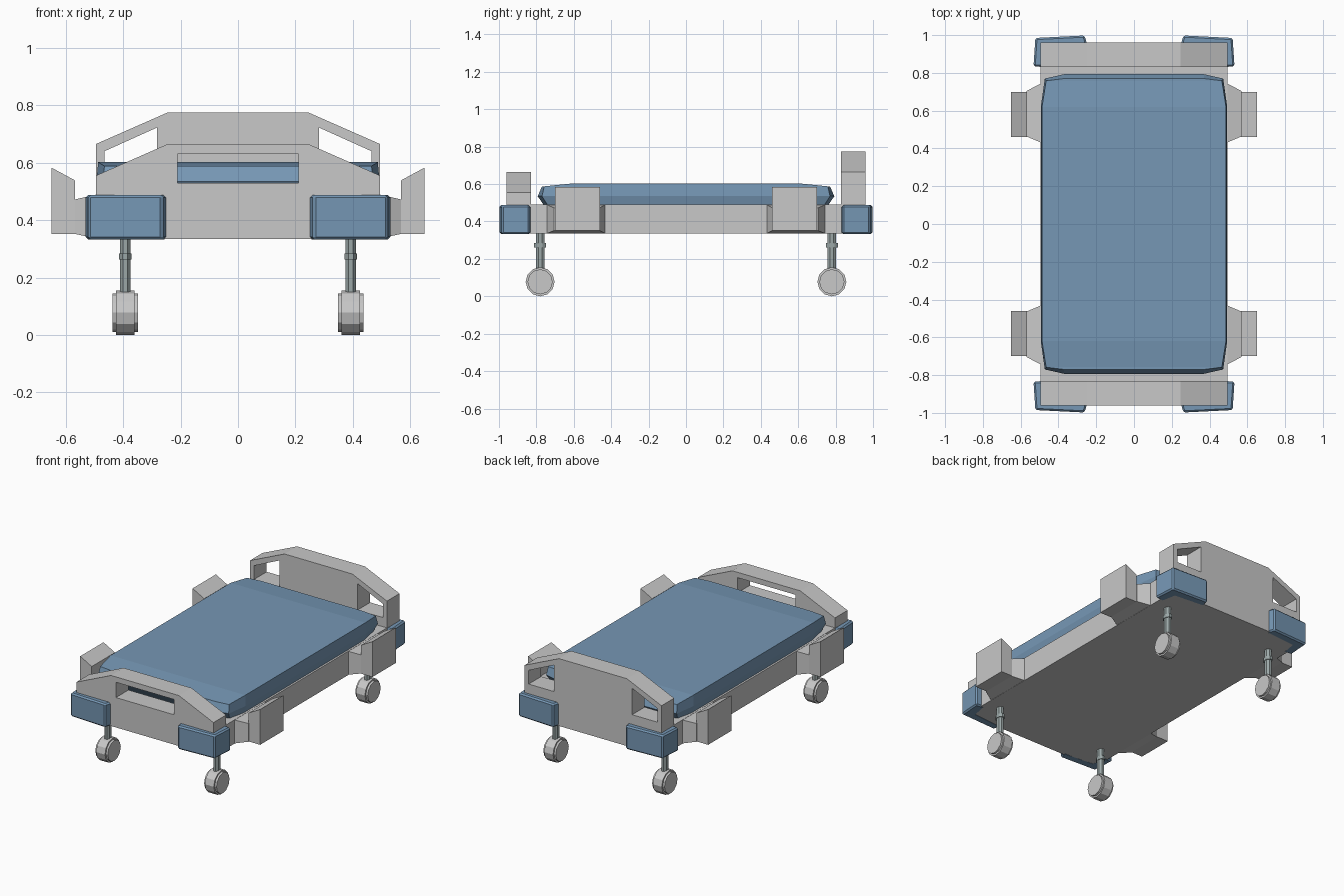
import bpy, bmesh, math
from mathutils import Matrix

if "Cube" in bpy.data.objects:
    bpy.data.objects.remove(bpy.data.objects["Cube"])


def material(name, rgb):
    m = bpy.data.materials.new(name)
    m.diffuse_color = (*rgb, 1)
    m.use_nodes = True
    m.node_tree.nodes["Principled BSDF"].inputs["Base Color"].default_value = m.diffuse_color
    return m


GREY = material("light grey plastic", (0.58, 0.58, 0.58))
BLUE = material("muted blue", (0.18, 0.31, 0.46))
STEEL = material("caster steel", (0.33, 0.39, 0.39))
SIDES = [(sx, sy) for sx in (-1, 1) for sy in (-1, 1)]


def finish(name, bm, mat):
    bmesh.ops.recalc_face_normals(bm, faces=bm.faces)
    me = bpy.data.meshes.new(name)
    bm.to_mesh(me)
    bm.free()
    me.materials.append(mat)
    ob = bpy.data.objects.new(name, me)
    bpy.context.collection.objects.link(ob)
    return ob


def loft(name, rings, mat, bevel=0, cap_top=True):
    """Join rings of equal length and cap the ends."""
    bm = bmesh.new()
    rows = [[bm.verts.new(p) for p in r] for r in rings]
    n = len(rows[0])
    for a, b in zip(rows, rows[1:]):
        for i in range(n):
            j = (i + 1) % n
            bm.faces.new((a[i], a[j], b[j], b[i]))
    bm.faces.new(rows[0])
    if cap_top:
        bm.faces.new(rows[-1])
    else:  # fill in strips across x, rows of points mirrored about x = 0
        t = rows[-1]
        for i in range(n // 2 - 1):
            bm.faces.new((t[i], t[i + 1], t[n - 2 - i], t[n - 1 - i]))
    if bevel:
        bmesh.ops.bevel(bm, geom=list(bm.edges), offset=bevel, segments=1, affect='EDGES')
    return finish(name, bm, mat)


def board(name, loops, y0, y1, mat):
    """Flat outline with holes in the xz plane, made thick along y."""
    bm = bmesh.new()
    for loop in loops:
        vs = [bm.verts.new((x, y0, z)) for x, z in loop]
        for i in range(len(vs)):
            bm.edges.new((vs[i - 1], vs[i]))
    bmesh.ops.triangle_fill(bm, edges=list(bm.edges), use_beauty=True)
    ext = bmesh.ops.extrude_face_region(bm, geom=list(bm.faces))
    moved = [v for v in ext["geom"] if isinstance(v, bmesh.types.BMVert)]
    bmesh.ops.translate(bm, verts=moved, vec=(0, y1 - y0, 0))
    return finish(name, bm, mat)


def cylinder(name, sides, r, depth, loc, mat, scale=(1, 1, 1), along_x=False, turn=0):
    bm = bmesh.new()
    m = Matrix.Translation(loc) @ Matrix.Diagonal((*scale, 1))
    if along_x:
        m = m @ Matrix.Rotation(math.pi / 2, 4, 'Y')
    m = m @ Matrix.Rotation(turn, 4, 'Z')
    bmesh.ops.create_cone(bm, cap_ends=True, segments=sides, radius1=r, radius2=r,
                          depth=depth, matrix=m)
    return finish(name, bm, mat)


# Bed frame
loft("bed_frame", [[(x, y, z) for x, y in ((-.495, -.84), (.495, -.84), (.495, .84), (-.495, .84))]
                   for z in (.335, .49)], GREY)


# End boards
def outline(side, top):
    return [(-.495, .335), (.495, .335), (.495, side), (.245, top), (-.245, top), (-.495, side)]


board("footboard", [outline(.555, .665),
                    [(-.21, .53), (.21, .53), (.21, .63), (-.21, .63)]], -.96, -.83, GREY)
window = [(.283, .55), (.465, .55), (.465, .64), (.283, .722)]
board("headboard", [outline(.665, .775), window, [(-x, z) for x, z in window]], .83, .96, GREY)


# Mattress: clipped corners, ends drooping slightly
def mattress_ring(pts):
    right = pts + [(x, -y, z) for x, y, z in reversed(pts)]
    return right + [(-x, y, z) for x, y, z in reversed(right)]


loft("mattress", [
    mattress_ring([(.37, .755, .48), (.455, .735, .48), (.48, .62, .48)]),
    mattress_ring([(.37, .793, .535), (.472, .77, .535), (.493, .625, .535)]),
    mattress_ring([(.37, .77, .588), (.465, .758, .588), (.487, .62, .602)]),
], BLUE, cap_top=False)

corner = [(.245, -.94), (.262, -.998), (.522, -.985), (.532, -.835), (.47, -.83), (.47, -.94)]
bracket = [(.49, .43, .745, .335, .49), (.568, .463, .705, .352, .472)]
panel = [(.567, .352), (.65, .352), (.65, .583), (.567, .538)]
for sx, sy in SIDES:
    tag = ("left" if sx < 0 else "right") + ("_front" if sy < 0 else "_back")

    # Corner bumpers
    loft("bumper_" + tag, [[(sx * x, -sy * y, z) for x, y in corner] for z in (.333, .487)],
         BLUE, bevel=.009)

    # Side rail brackets and panels
    loft("rail_bracket_" + tag, [[(sx * x, sy * y, z) for y, z in
                                  ((a, lo), (b, lo), (b, hi), (a, hi))]
                                 for x, a, b, lo, hi in bracket], GREY)
    loft("rail_panel_" + tag, [[(sx * x, sy * y, z) for x, z in panel] for y in (.46, .70)], GREY)

    # Casters: stem, collar, tyre and hub discs
    x, y = sx * .393, sy * .78
    cylinder("caster_stem_" + tag, 8, .02, .21, (x, y, .24), STEEL,
             scale=(1, 1.25, 1), turn=math.pi / 8)
    cylinder("caster_collar_" + tag, 8, .023, .022, (x, y, .273), STEEL,
             scale=(1, 1.5, 1), turn=math.pi / 8)
    cylinder("caster_tyre_" + tag, 12, .0775, .064, (x, y, .0775), GREY, along_x=True)
    cylinder("caster_hub_" + tag, 12, .067, .09, (x, y, .0775), GREY, along_x=True)
